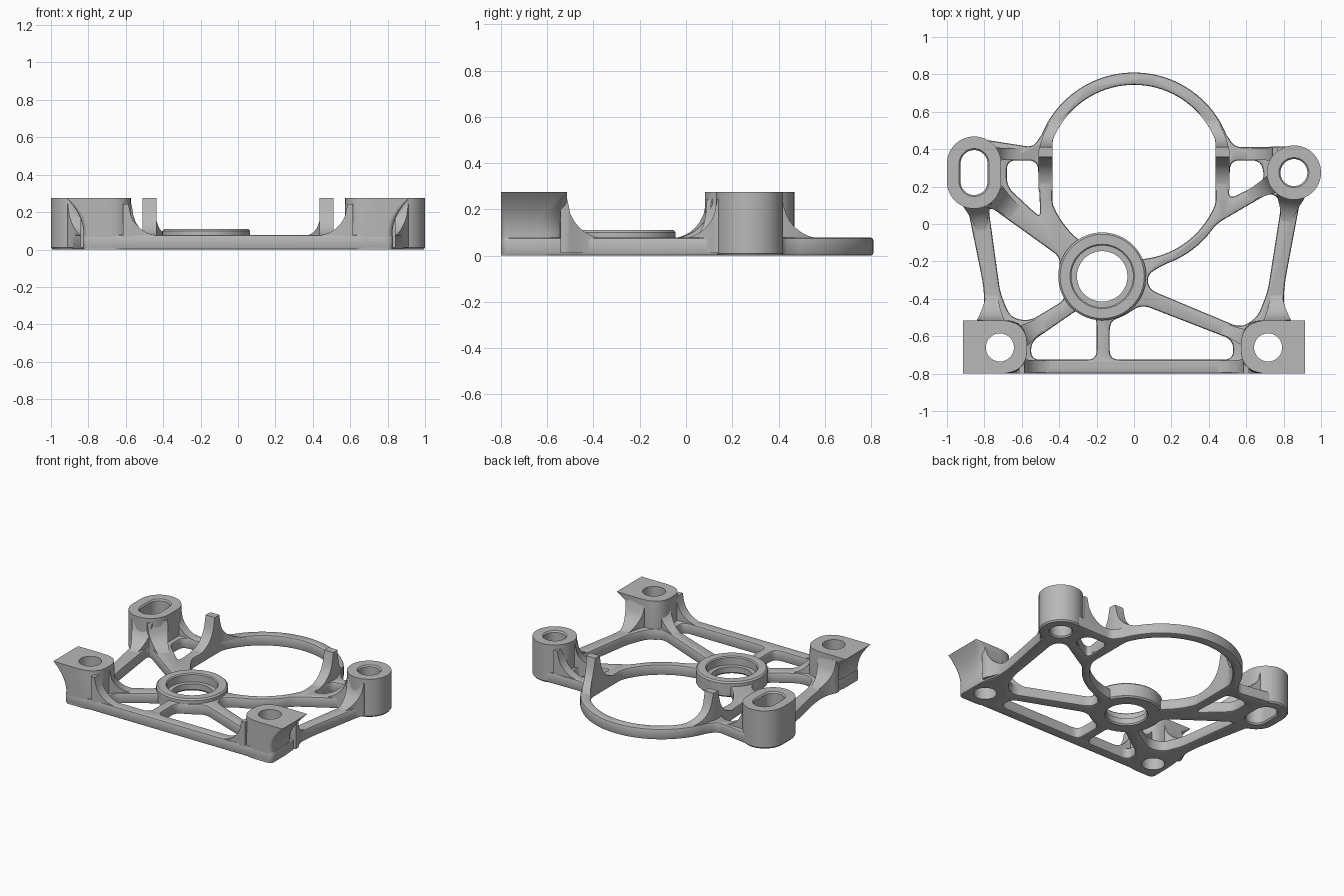
import bpy, bmesh
from math import sin, cos, radians, sqrt
from mathutils import Vector

if "Cube" in bpy.data.objects:
    bpy.data.objects.remove(bpy.data.objects["Cube"], do_unlink=True)

grey = bpy.data.materials.new("machined grey")
grey.use_nodes = True
grey.diffuse_color = (0.48, 0.48, 0.48, 1)
grey.node_tree.nodes["Principled BSDF"].inputs["Base Color"].default_value = grey.diffuse_color

PLATE, TOP = 0.078, 0.275
RING_Y, RING_IN, RING_OUT = 0.277, 0.467, 0.533
HUB = (-0.17, -0.28)
BOSS_X, BOSS_Y, BOSS_R = 0.855, 0.275, 0.145
BOLT = (0.717, -0.66)
parts = []


# ---- helpers ----
def arc(cx, cy, r, a0, a1, n):
    return [(cx + r * cos(radians(a0 + (a1 - a0) * i / n)),
             cy + r * sin(radians(a0 + (a1 - a0) * i / n))) for i in range(n + 1)]


def circle(cx, cy, r, n=64):
    return arc(cx, cy, r, 0, 360, n)[:-1]


def slot(cx, cy, r, half):
    return arc(cx, cy + half, r, 0, 180, 24) + arc(cx, cy - half, r, 180, 360, 24)


def rounded(points, radius=0.0, n=6):
    """Polygon with rounded corners; a third value sets that corner's radius."""
    out = []
    for i, p in enumerate(points):
        r = p[2] if len(p) > 2 else radius
        c = Vector(p[:2])
        if r == 0:
            out.append(tuple(c))
            continue
        u, v = Vector(points[i - 1][:2]) - c, Vector(points[(i + 1) % len(points)][:2]) - c
        a = c + u.normalized() * min(r, 0.45 * u.length)
        b = c + v.normalized() * min(r, 0.45 * v.length)
        for k in range(n + 1):
            t = k / n
            out.append(tuple(a * (1 - t) ** 2 + c * 2 * t * (1 - t) + b * t * t))
    return out


def add_loft(bm, rings, closed=False):
    rows = [[bm.verts.new(p) for p in ring] for ring in rings]
    n = len(rows[0])
    pairs = list(zip(rows, rows[1:])) + ([(rows[-1], rows[0])] if closed else [])
    for lo, hi in pairs:
        for i in range(n):
            bm.faces.new((lo[i], lo[(i + 1) % n], hi[(i + 1) % n], hi[i]))
    if not closed:
        bm.faces.new(rows[0][::-1])
        bm.faces.new(rows[-1])


def solid(name, lofts, closed=False):
    bm = bmesh.new()
    for rings in lofts:
        add_loft(bm, rings, closed)
    bmesh.ops.recalc_face_normals(bm, faces=bm.faces)
    mesh = bpy.data.meshes.new(name)
    bm.to_mesh(mesh)
    bm.free()
    mesh.materials.append(grey)
    obj = bpy.data.objects.new(name, mesh)
    bpy.context.collection.objects.link(obj)
    parts.append(obj)
    return obj


def at(outline, z):
    return [(x, y, z) for x, y in outline]


def cutter(outlines):
    obj = solid("cutter", [[at(o, -0.1), at(o, 0.5)] for o in outlines])
    parts.remove(obj)
    obj.hide_render = True
    return obj


def cut(obj, tool):
    mod = obj.modifiers.new("cut", 'BOOLEAN')
    mod.operation, mod.solver, mod.object = 'DIFFERENCE', 'EXACT', tool


def bake(obj, tools):
    graph = bpy.context.evaluated_depsgraph_get()
    mesh = bpy.data.meshes.new_from_object(obj.evaluated_get(graph))
    obj.modifiers.clear()
    obj.data = mesh
    mesh.materials.clear()
    mesh.materials.append(grey)
    for t in tools:
        bpy.data.objects.remove(t, do_unlink=True)


def fillet_height(d, r=0.17):
    """Height of a concave fillet at distance d from the upright wall."""
    d = min(max(d, 0), r)
    return PLATE - 0.004 + r - sqrt(r * r - (r - d) ** 2)


# ---- base plate: outer outline, then the openings between the spokes ----
outline = rounded(
    [(0.83, -0.8, 0.04), (0.83, -0.55, 0.1), (0.79, -0.4, 0.15)]
    + arc(BOSS_X, BOSS_Y, 0.14, -75, 90, 20) + [(0.54, 0.41, 0.04)]
    + arc(0, RING_Y, RING_OUT, 22, 158, 56) + [(-0.54, 0.41, 0.04)]
    + arc(-BOSS_X, 0.32, 0.14, 90, 180, 12) + arc(-BOSS_X, 0.23, 0.14, 180, 255, 10)
    + [(-0.79, -0.4, 0.15), (-0.83, -0.55, 0.1), (-0.83, -0.8, 0.04)])
ring_hole = [(max(-0.437, min(0.437, x)), y) for x, y in circle(0, RING_Y, RING_IN, 96)]
openings = [
    # right side
    [(-0.78, 0.1), (-0.39, -0.18), (-0.41, -0.28), (-0.36, -0.4), (-0.56, -0.52),
     (-0.66, -0.5), (-0.715, -0.37)],
    # left side, following the ring
    [(0.07, -0.27)] + arc(0, RING_Y, 0.52, -72, -32, 5)
    + [(0.73, 0.17), (0.79, 0.12), (0.715, -0.36), (0.66, -0.5), (0.57, -0.555), (0.08, -0.35)],
    # small ones beside the ring
    [(0.515, 0.34), (0.68, 0.34), (0.7, 0.23), (0.505, 0.13)],
    [(-0.68, 0.34), (-0.515, 0.34), (-0.5, 0.04), (-0.53, 0.06), (-0.68, 0.2)],
    # front pair
    [(-0.55, -0.725), (-0.2, -0.725), (-0.2, -0.49), (-0.29, -0.45), (-0.55, -0.63)],
    [(-0.13, -0.725), (0.53, -0.725), (0.53, -0.62), (0.04, -0.43), (-0.05, -0.49), (-0.13, -0.52)],
]
plate = solid("base_plate", [[at(outline, 0), at(outline, PLATE)]])
voids = cutter([ring_hole] + [rounded(o, 0.05) for o in openings])
cut(plate, voids)
bevel = plate.modifiers.new("edge", 'BEVEL')
bevel.width, bevel.segments, bevel.use_clamp_overlap = 0.012, 2, False
bevel.limit_method, bevel.angle_limit = 'ANGLE', radians(60)
seats = cutter([circle(*HUB, 0.2), circle(BOSS_X, BOSS_Y, 0.1), slot(-BOSS_X, BOSS_Y, 0.1, 0.048),
                circle(*BOLT, 0.1), circle(-BOLT[0], BOLT[1], 0.1)])
cut(plate, seats)
bake(plate, [voids, seats])

# ---- bearing hub with an inner ledge ----
hub_profile = [(0.225, 0), (0.235, 0.01), (0.235, 0.1), (0.225, 0.11), (0.172, 0.11),
               (0.165, 0.103), (0.165, 0.05), (0.135, 0.05), (0.135, 0.01), (0.142, 0)]
solid("hub", [[at(circle(*HUB, r), z) for r, z in hub_profile]], closed=True)

# ---- rear bosses: round on the left, slotted on the right ----
boss_profile = [(BOSS_R - 0.008, 0), (BOSS_R, 0.01), (BOSS_R, TOP), (0.08, TOP),
                (0.072, TOP - 0.01), (0.072, 0.01), (0.08, 0)]
solid("round_boss", [[at(circle(BOSS_X, BOSS_Y, r), z) for r, z in boss_profile]], closed=True)
solid("slotted_boss", [[at(slot(-BOSS_X, BOSS_Y, r, 0.048), z) for r, z in boss_profile]], closed=True)

# ---- front corner blocks, flaring outward to a square top ----
for side, s in (("left", 1), ("right", -1)):
    rings = []
    for i in range(13):
        z = TOP * i / 12
        t = max(0, (z - 0.08) / (TOP - 0.08)) ** 2
        x, r = 0.825 + 0.09 * t, 0.13 * (1 - t) + 0.006
        shape = rounded([(0.572, -0.8, 0.15), (x, -0.8, 0.006 + 0.03 * (1 - t)),
                         (x, -0.515, r), (0.572, -0.515, 0.15)], n=8)
        rings.append([(s * px, py, z) for px, py in shape])
    block = solid(side + "_corner_block", [rings])
    bore = cutter([circle(s * BOLT[0], BOLT[1], 0.075)])
    cut(block, bore)
    bake(block, [bore])


# ---- curved gussets running from the uprights down onto the spokes ----
def gusset(name, start, target, w0, w1, inset=0.03, r=0.17):
    p = Vector(start)
    d = (Vector(target) - p).normalized()
    n = Vector((-d.y, d.x))
    rings = []
    for i in range(15):
        s = -inset + (r + inset) * i / 14
        w = (w1 + (w0 - w1) * (1 - max(s, 0) / r) ** 2) / 2
        a, b = p + d * s + n * w, p + d * s - n * w
        z = fillet_height(s, r)
        rings.append([(*a, 0.012), (*b, 0.012), (*b, z), (*a, z)])
    solid(name, [rings])


def from_center(cx, cy, target, dist):
    c = Vector((cx, cy))
    return c + (Vector(target) - c).normalized() * dist


for side, s in (("left", 1), ("right", -1)):
    gusset(side + "_front_rail_gusset", (s * 0.585, -0.762), (0, -0.762), 0.076, 0.06)
    gusset(side + "_front_arm_gusset", (s * 0.765, -0.515), (s * 0.757, -0.3), 0.15, 0.062)
    gusset(side + "_rear_bar_gusset", (s * 0.74, 0.374), (0, 0.374), 0.07, 0.06)
    gusset(side + "_rear_arm_gusset", (s * 0.836, 0.145 if s > 0 else 0.1),
           (s * 0.755, -0.4), 0.15, 0.06)
    # clip post rising from the ring
    rings = []
    for i in range(33):
        y = 0.18 + 0.41 * i / 32
        gap = max(0.35 - y, y - 0.42)
        dy = (y - RING_Y) ** 2
        x0 = min(0.437, sqrt(RING_IN ** 2 - dy))
        x1 = min(0.51, sqrt(RING_OUT ** 2 - dy) - 0.01)
        z = TOP if gap <= 0 else fillet_height(gap)
        rings.append([(s * x0, y, 0.012), (s * x1, y, 0.012), (s * x1, y, z), (s * x0, y, z)])
    solid(side + "_clip_post", [rings])

ring_side = (0.5, 0.09)
gusset("left_ring_arm_gusset", from_center(BOSS_X, BOSS_Y, ring_side, 0.14), ring_side, 0.1, 0.06)
hub_side = (-0.42, -0.1)
gusset("right_hub_arm_gusset", from_center(-BOSS_X, 0.23, hub_side, 0.14), hub_side, 0.14, 0.08)
gusset("left_spoke_gusset", (0.6, -0.61), (0.06, -0.39), 0.09, 0.06)
gusset("right_spoke_gusset", (-0.6, -0.6), (-0.33, -0.43), 0.12, 0.07)

# ---- shading ----
bpy.ops.object.select_all(action='DESELECT')
for obj in parts:
    obj.select_set(True)
bpy.context.view_layer.objects.active = plate
bpy.ops.object.shade_smooth_by_angle(angle=radians(32))
